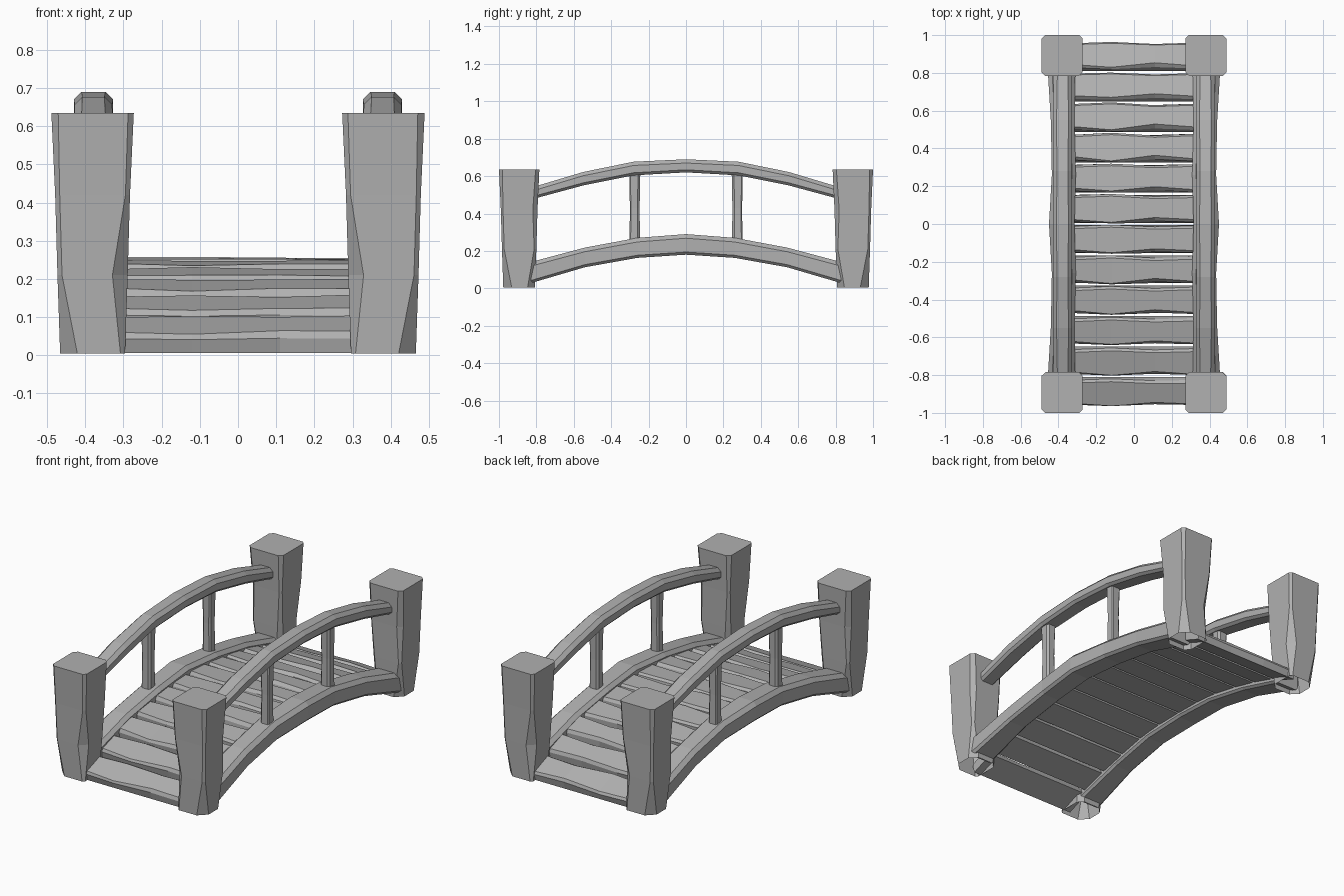
import bpy, bmesh, math, random
from mathutils import Vector

if "Cube" in bpy.data.objects:
    bpy.data.objects.remove(bpy.data.objects["Cube"])

random.seed(4)

# Mid grey for every part
GREY = bpy.data.materials.new("mid_grey")
GREY.diffuse_color = (0.44, 0.44, 0.44, 1)
GREY.use_nodes = True
GREY.node_tree.nodes["Principled BSDF"].inputs["Base Color"].default_value = GREY.diffuse_color


def loft(name, rings, cap_start=True, cap_end=True):
    """Skin a list of equal-length point rings into a flat-shaded object."""
    bm = bmesh.new()
    vs = [[bm.verts.new(p) for p in r] for r in rings]
    n = len(rings[0])
    for a, b in zip(vs, vs[1:]):
        for i in range(n):
            j = (i + 1) % n
            bm.faces.new((a[i], a[j], b[j], b[i]))
    if cap_start:
        bm.faces.new(vs[0][::-1])
    if cap_end:
        bm.faces.new(vs[-1])
    bmesh.ops.recalc_face_normals(bm, faces=bm.faces)
    me = bpy.data.meshes.new(name)
    bm.to_mesh(me)
    bm.free()
    me.materials.append(GREY)
    ob = bpy.data.objects.new(name, me)
    bpy.context.collection.objects.link(ob)
    return ob


def octagon(u0, u1, v0, v1, c):
    """Rectangle with cut corners; c = cuts at (u0v0, u1v0, u1v1, u0v1)."""
    a, b, d, e = c
    return [(u0 + a, v0), (u1 - b, v0), (u1, v0 + b), (u1, v1 - d),
            (u1 - d, v1), (u0 + e, v1), (u0, v1 - e), (u0, v0 + a)]


# Corner posts: flared upward, hewn corners, open underneath
# each ring: z, half size, cuts at inner-near, outer-near, outer-end, inner-end
POST = [(0.005, 0.085, (0.03, 0.04, 0.045, 0.012)),
        (0.21, 0.092, (0.02, 0.012, 0.012, 0.04)),
        (0.42, 0.098, (0.012, 0.025, 0.012, 0.012)),
        (0.635, 0.108, (0.02, 0.02, 0.018, 0.015))]
for sx, side in ((-1, "left"), (1, "right")):
    for sy, end in ((-1, "front"), (1, "back")):
        rings = []
        for z, h, c in POST:
            o = octagon(0.381 - h, 0.381 + h, 0.892 - h, 0.892 + h, c)
            rings.append([(sx * x, sy * y, z) for x, y in o])
        loft(f"{end}_{side}_post", rings, cap_start=False)

# Arched side beams and handrails: y, bottom z, top z, inner x, outer x
BEAM = [(0, 0.18, 0.29, 0.315, 0.45), (0.26, 0.163, 0.27, 0.308, 0.435),
        (0.54, 0.113, 0.218, 0.315, 0.44), (0.84, 0.025, 0.138, 0.31, 0.458)]
RAIL = [(0, 0.62, 0.69, 0.327, 0.43), (0.28, 0.604, 0.677, 0.33, 0.428),
        (0.55, 0.55, 0.622, 0.327, 0.43), (0.84, 0.472, 0.535, 0.33, 0.425)]


def arch(name, half, sx, cuts):
    stations = [(-s[0],) + s[1:] for s in half[:0:-1]] + half
    rings = [[(sx * x, y, z) for x, z in octagon(x0, x1, z0, z1, cuts)]
             for y, z0, z1, x0, x1 in stations]
    loft(name, rings)


for sx, side in ((-1, "left"), (1, "right")):
    arch(side + "_beam", BEAM, sx, (0.012, 0.014, 0.022, 0.02))
    arch(side + "_handrail", RAIL, sx, (0.014, 0.014, 0.02, 0.02))
    # Balusters between beam and handrail
    for sy, end in ((-1, "front"), (1, "back")):
        rings = []
        for z, h in ((0.24, 0.028), (0.43, 0.026), (0.63, 0.03)):
            o = octagon(-h, h, -h, h, (0.008, 0.012, 0.006, 0.01))
            rings.append([(sx * (0.378 + x), sy * (0.274 + y), z) for x, y in o])
        loft(f"{end}_{side}_baluster", rings)

# Deck planks following the arch, with wavy hewn edges
CURVE, CROWN, THICK = 0.215, 0.257, 0.055
for i in range(12):
    yc = (i - 5.5) * 0.1632
    ang = math.atan(-2 * CURVE * yc)
    zc = CROWN - CURVE * yc * yc
    along = Vector((0, math.cos(ang), math.sin(ang)))
    up = Vector((0, -math.sin(ang), math.cos(ang)))
    rings = []
    for x, wave in ((-0.34, 0.003), (-0.12, -0.006), (0.11, 0.006), (0.34, -0.002)):
        w = wave + random.uniform(-0.002, 0.002)
        t = random.uniform(-0.004, 0.003)
        f, b = -0.071 + w, 0.071 - w
        section = [(-0.074, -THICK), (0.074, -THICK), (b, -0.016),
                   (b - 0.012, t - 0.002), (f + 0.012 + w, t), (f, -0.016)]
        rings.append([Vector((x, yc, zc)) + along * u + up * v for u, v in section])
    loft(f"plank_{i + 1:02d}", rings)
